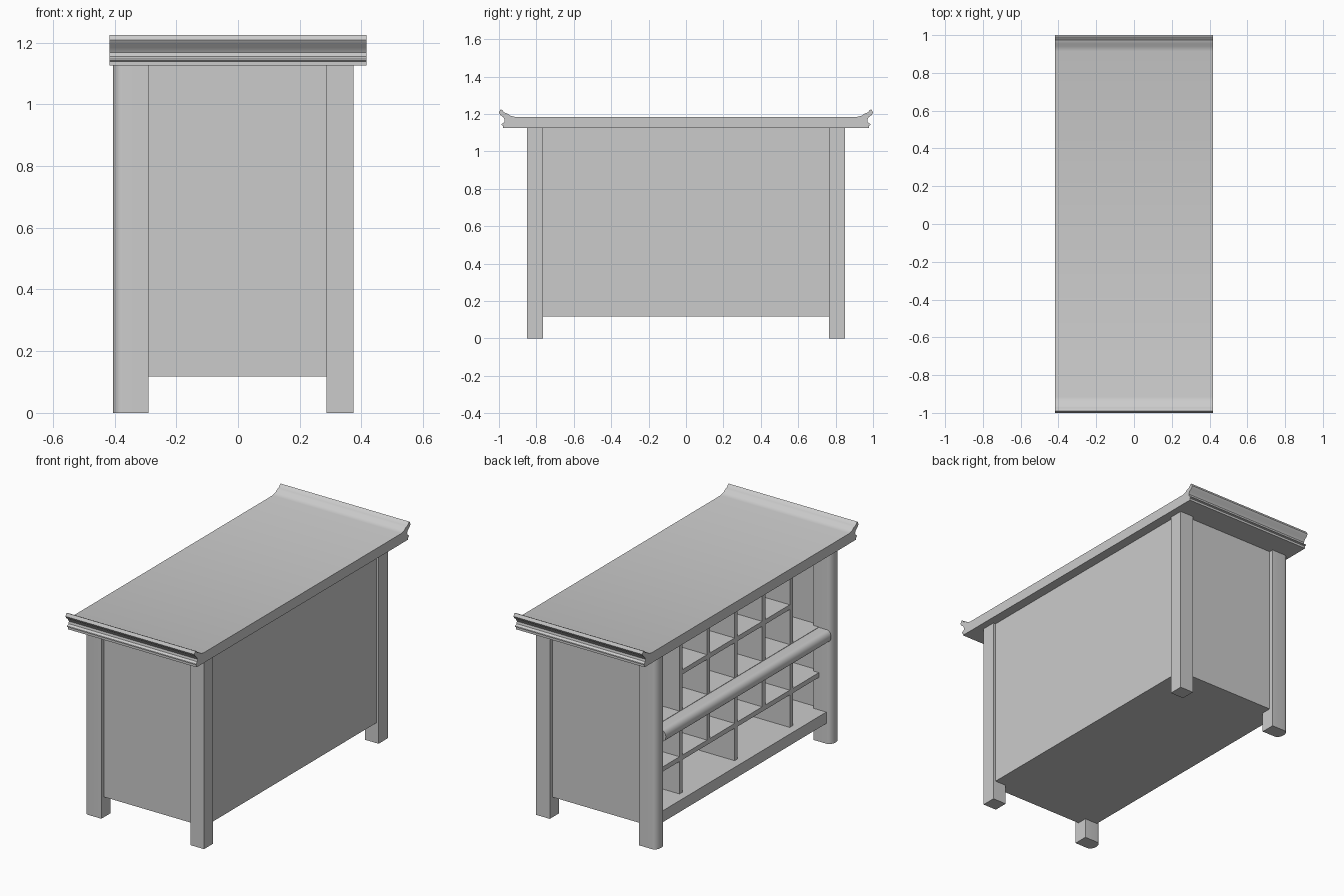
import bpy, bmesh, math

if "Cube" in bpy.data.objects:
    bpy.data.objects.remove(bpy.data.objects["Cube"])

def finish(name, bm, smooth=False):
    bmesh.ops.recalc_face_normals(bm, faces=bm.faces)
    me = bpy.data.meshes.new(name)
    bm.to_mesh(me)
    bm.free()
    ob = bpy.data.objects.new(name, me)
    bpy.context.collection.objects.link(ob)
    if smooth:
        bpy.ops.object.select_all(action='DESELECT')
        ob.select_set(True)
        bpy.context.view_layer.objects.active = ob
        bpy.ops.object.shade_smooth_by_angle(angle=math.radians(32))
    return ob

def prism(name, pts, axis, a, b, smooth=False):
    """Extrude a 2D outline along an axis from a to b."""
    place = {'x': lambda u, v, t: (t, u, v),
             'y': lambda u, v, t: (u, t, v),
             'z': lambda u, v, t: (u, v, t)}[axis]
    bm = bmesh.new()
    lo = [bm.verts.new(place(u, v, a)) for u, v in pts]
    hi = [bm.verts.new(place(u, v, b)) for u, v in pts]
    n = len(pts)
    bm.faces.new(lo)
    bm.faces.new(hi)
    for i in range(n):
        j = (i + 1) % n
        bm.faces.new((lo[i], lo[j], hi[j], hi[i]))
    return finish(name, bm, smooth)

def box(name, x, y, z):
    return prism(name, [(x[0], y[0]), (x[1], y[0]), (x[1], y[1]), (x[0], y[1])],
                 'z', z[0], z[1])

def bulged(x_in, x_edge, x_out, v0, v1, n=12):
    """Rectangle whose -x side bows outwards."""
    pts = [(x_in, v1), (x_in, v0)]
    for i in range(n + 1):
        a = math.pi * i / n
        pts.append((x_edge + (x_out - x_edge) * math.sin(a),
                    (v0 + v1) / 2 - (v1 - v0) / 2 * math.cos(a)))
    return pts

BASE, TOP = 0.118, 1.125
FLOOR, MID = 0.185, 0.67
FRONT, BACK = -0.325, 0.335
T = 0.014                      # half thickness of dividers

# Tabletop with scrolled ends
end = [(0.915, 1.185), (0.94, 1.191), (0.955, 1.203), (0.972, 1.208), (0.983, 1.222),
       (0.991, 1.225), (1.0, 1.208), (0.993, 1.195), (0.977, 1.183), (0.969, 1.168),
       (0.972, 1.155), (0.986, 1.147), (0.987, 1.141), (0.979, 1.138), (0.979, TOP)]
prism("tabletop", end + [(-y, z) for y, z in reversed(end)], 'x', -0.417, 0.417, True)

# Legs: rounded on the open side, square on the closed side
for s, tag in ((-1, "front"), (1, "rear")):
    y0, y1 = sorted((s * 0.765, s * 0.85))
    prism(tag + "_rounded_leg", bulged(-0.29, -0.375, -0.405, y0, y1), 'z', 0, TOP, True)
    box(tag + "_square_leg", (0.287, 0.375), (y0, y1), (0, TOP))
    # End panels
    p0, p1 = sorted((s * 0.79, s * 0.825))
    box(tag + "_end_panel", (-0.33, 0.36), (p0, p1), (BASE, TOP))

# Closed side panel, bottom board and middle shelf
box("side_panel", (BACK, 0.36), (-0.79, 0.79), (BASE, TOP))
box("bottom_board", (-0.29, BACK), (-0.79, 0.79), (BASE, FLOOR))
box("bottom_board_lip", (-0.373, -0.29), (-0.765, 0.765), (BASE, FLOOR))
box("middle_shelf", (FRONT, BACK), (-0.79, 0.79), (MID - 0.035, MID))

# Rounded rail along the middle of the open side
prism("middle_rail", bulged(FRONT, -0.375, -0.405, 0.598, 0.668), 'y', -0.765, 0.765, True)

# Upper compartments
S = 0.255
for i in range(-2, 3):
    box("upper_divider", (FRONT, BACK), (i * S - T, i * S + T), (MID, TOP))
for i in range(-2, 2):
    box("upper_shelf", (FRONT, BACK), (i * S + T, (i + 1) * S - T), (0.875, 0.903))

# Lower compartments
for i in (-2, 0, 2):
    box("lower_divider", (FRONT, BACK), (i * S - T, i * S + T), (FLOOR, MID - 0.035))
for i in (-1, 1):
    box("small_divider", (FRONT, BACK), (i * S - T, i * S + T), (0.403, MID - 0.035))
for a, b in ((-0.79, -2 * S - T), (-2 * S + T, -T), (T, 2 * S - T), (2 * S + T, 0.79)):
    box("lower_shelf", (FRONT, BACK), (a, b), (0.375, 0.403))
